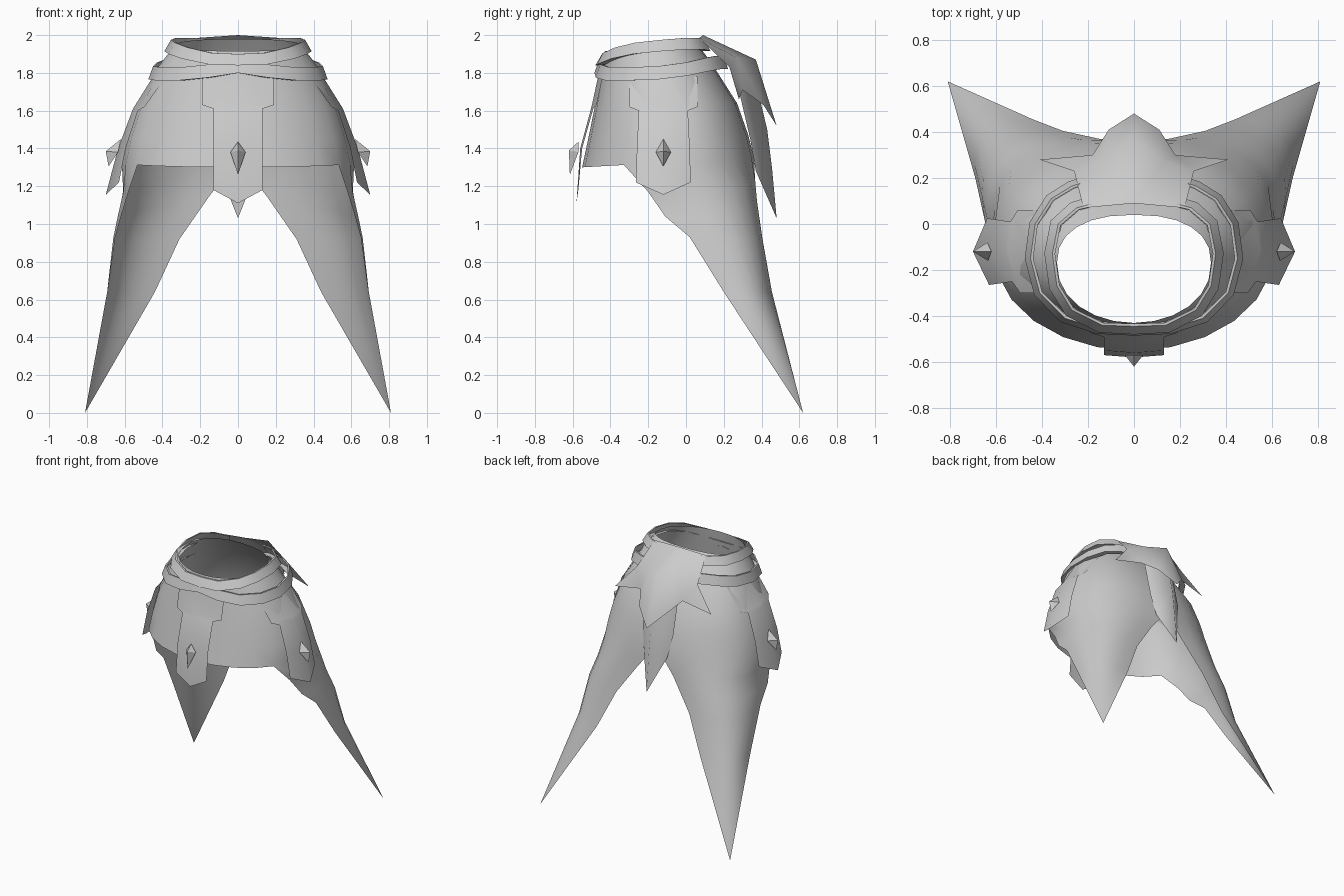
import bpy, bmesh, math
from mathutils import Vector

cube = bpy.data.objects.get("Cube")
if cube:
    bpy.data.objects.remove(cube, do_unlink=True)

grey = bpy.data.materials.new("plain_grey")
grey.use_nodes = True
shade = (0.6, 0.6, 0.6, 1)
grey.diffuse_color = shade
grey.node_tree.nodes["Principled BSDF"].inputs["Base Color"].default_value = shade


def finish(name, bm, mirror=True, angle=35):
    """Turn a bmesh into a named object, mirrored across x."""
    bmesh.ops.remove_doubles(bm, verts=bm.verts, dist=0.0005)
    bmesh.ops.recalc_face_normals(bm, faces=bm.faces)
    me = bpy.data.meshes.new(name)
    bm.to_mesh(me)
    bm.free()
    me.materials.append(grey)
    me.shade_smooth()
    me.set_sharp_from_angle(angle=math.radians(angle))
    ob = bpy.data.objects.new(name, me)
    bpy.context.collection.objects.link(ob)
    if mirror:
        mod = ob.modifiers.new("mirror", 'MIRROR')
        mod.use_clip = True


def add_grid(bm, rows):
    """Bridge equally long rows of points with faces."""
    grid = [[bm.verts.new(p) for p in row] for row in rows]
    for a, b in zip(grid, grid[1:]):
        for i in range(len(a) - 1):
            bm.faces.new((a[i], a[i + 1], b[i + 1], b[i]))


def ring(rx, front, back, z_front, z_back, mid):
    """Half ring from front centre to back centre."""
    pts = []
    for i in range(13):
        t = math.radians(-90 + 15 * i)
        s, c = math.sin(t), max(0, math.cos(t))
        if s < 0:
            x, y = rx * c, mid + (front - mid) * abs(s) ** 0.92
        else:
            x, y = rx * c ** 0.85, mid + (back - mid) * s ** 0.85
        pts.append((x, y, z_front + (z_back - z_front) * (s + 1) / 2))
    return pts


def arc(a, corner, b, n=9):
    """Curved row between two edge points."""
    a, corner, b = Vector(a), Vector(corner), Vector(b)
    return [a * (1 - t) ** 2 + corner * 2 * t * (1 - t) + b * t * t
            for t in (i / (n - 1) for i in range(n))]


# Skirt: rings from waist to hem, then a long pointed tail on each side
bm = bmesh.new()
rings = [
    ring(0.335, -0.43, 0.04, 1.915, 1.98, -0.17),
    ring(0.42, -0.445, 0.13, 1.81, 1.86, -0.15),
    ring(0.53, -0.485, 0.27, 1.61, 1.64, -0.11),
    ring(0.585, -0.52, 0.33, 1.44, 1.47, -0.09),
    ring(0.615, -0.55, 0.36, 1.30, 1.35, -0.08),
]
add_grid(bm, rings)
tip = Vector((0.81, 0.62, 0))
add_grid(bm, [
    rings[-1][4:],
    arc((0.58, -0.2, 1.17), (0.74, 0.41, 1.17), (0.07, 0.365, 1.25)),
    arc((0.62, -0.11, 1.04), (0.73, 0.43, 1.03), (0.15, 0.37, 1.15)),
    arc((0.65, 0.02, 0.93), (0.72, 0.43, 0.92), (0.31, 0.405, 0.92)),
    arc((0.69, 0.2, 0.64), (0.72, 0.44, 0.64), (0.44, 0.455, 0.64)),
    [tip] * 9])
finish("skirt", bm, angle=60)


# Belts: flared bands swept from front centre round to the back
def belt(name, path, height, flare):
    bm = bmesh.new()
    rows = []
    for x, y, z in path:
        out = Vector((x, y + 0.15, 0)).normalized()
        p = Vector((x, y, z))
        up = Vector((0, 0, height / 2))
        rows.append([p + up - out * 0.012, p + up,
                     p - up + out * flare, p - up - out * 0.015])
    add_grid(bm, rows)
    finish(name, bm)


belt("upper_belt", [
    (0, -0.445, 1.87), (0.14, -0.44, 1.875), (0.27, -0.375, 1.905),
    (0.335, -0.27, 1.93), (0.355, -0.13, 1.945), (0.33, 0, 1.955),
    (0.25, 0.07, 1.955), (0.14, 0.1, 1.945)], 0.06, 0.035)
belt("lower_belt", [
    (0, -0.46, 1.835), (0.15, -0.455, 1.81), (0.3, -0.41, 1.795),
    (0.41, -0.3, 1.795), (0.45, -0.15, 1.8), (0.43, 0, 1.82),
    (0.36, 0.11, 1.845), (0.27, 0.165, 1.855), (0.16, 0.2, 1.855)], 0.07, 0.025)


# Hanging plates: rows of (half width, outward distance, height, edge height, edge inset)
def plate(name, rows, place, mirror):
    bm = bmesh.new()
    add_grid(bm, [[place(-w, d - e, ze), place(0, d, z), place(w, d - e, ze)]
                  for w, d, z, ze, e in rows])
    finish(name, bm, mirror=mirror, angle=60)


def to_front(u, d, z):
    return (u, -d, z)


def to_side(u, d, z):
    return (d + max(u, 0) * 0.06, u - 0.12, z)


plate("front_plate", [
    (0.19, 0.455, 1.83, 1.83, 0.025), (0.19, 0.498, 1.63, 1.63, 0.025),
    (0.13, 0.503, 1.61, 1.61, 0.012), (0.13, 0.56, 1.4, 1.4, 0.01),
    (0.13, 0.58, 1.11, 1.18, 0.01)], to_front, False)
plate("hip_plate", [
    (0.18, 0.45, 1.78, 1.78, 0.07), (0.18, 0.55, 1.62, 1.62, 0.055),
    (0.13, 0.56, 1.6, 1.6, 0.03), (0.14, 0.635, 1.4, 1.4, 0.04),
    (0.145, 0.7, 1.155, 1.22, 0.07)], to_side, True)


# Gem studs: pointed crystals hanging on the plates, each corner (distance, height)
def gem(name, place, top, peak, bottom, sides, mirror):
    bm = bmesh.new()
    apex = bm.verts.new(place(0, *peak))
    rim = [bm.verts.new(p) for p in (
        place(0, *top), place(0.04, *sides), place(0, *bottom), place(-0.04, *sides))]
    for i in range(4):
        bm.faces.new((apex, rim[i], rim[(i + 1) % 4]))
    bm.faces.new((rim[0], rim[1], rim[3]))
    bm.faces.new((rim[1], rim[2], rim[3]))
    finish(name, bm, mirror=mirror, angle=20)


gem("front_gem", to_front, (0.57, 1.435), (0.62, 1.39), (0.615, 1.26), (0.57, 1.38), False)
gem("hip_gem", to_side, (0.62, 1.45), (0.7, 1.385), (0.685, 1.305), (0.635, 1.38), True)

# Back collar: a three-pointed star draped over the rear of the waist
bm = bmesh.new()
waist, crest, point = [bm.verts.new(p) for p in
                       ((0, 0.09, 2.0), (0, 0.37, 1.87), (0, 0.48, 1.52))]
rim, notch, side, gap, flank, shoulder = [bm.verts.new(p) for p in (
    (0.22, 0.07, 1.985), (0.26, 0.23, 1.83), (0.41, 0.28, 1.66),
    (0.18, 0.3, 1.71), (0.11, 0.41, 1.63), (0.13, 0.27, 1.88))]
for f in ((waist, rim, shoulder), (rim, notch, shoulder), (waist, shoulder, crest),
          (notch, side, gap), (notch, gap, shoulder), (shoulder, gap, flank),
          (shoulder, flank, crest), (crest, flank, point)):
    bm.faces.new(f)
finish("back_collar", bm, angle=50)

# Back spike: folded point hanging below the collar
bm = bmesh.new()
add_grid(bm, [[(0, 0.37, 1.75), (0.13, 0.27, 1.75)],
              [(0, 0.43, 1.5), (0.13, 0.34, 1.45)],
              [(0, 0.455, 1.3), (0.1, 0.37, 1.28)],
              [(0, 0.48, 1.03), (0, 0.48, 1.03)]])
finish("back_spike", bm)
